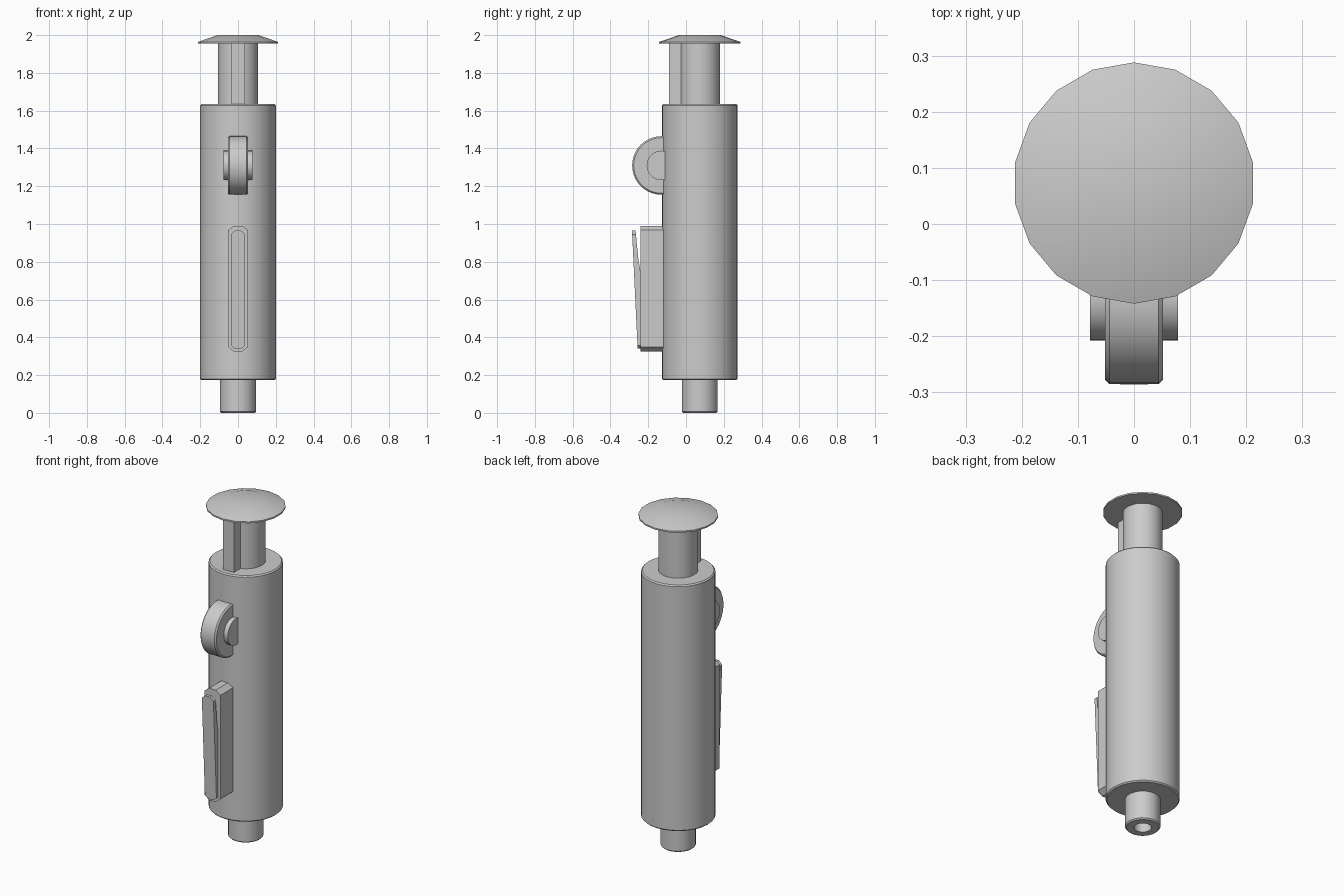
import bpy, bmesh, math
from mathutils import Matrix

cube = bpy.data.objects.get("Cube")
if cube:
    bpy.data.objects.remove(cube)

AXIS_Y = 0.073

grey = bpy.data.materials.new("plain grey")
grey.use_nodes = True
COLOUR = (0.6, 0.6, 0.6, 1)
grey.diffuse_color = COLOUR
grey.node_tree.nodes["Principled BSDF"].inputs["Base Color"].default_value = COLOUR


def finish(name, bm, smooth=True):
    bmesh.ops.recalc_face_normals(bm, faces=bm.faces)
    mesh = bpy.data.meshes.new(name)
    bm.to_mesh(mesh)
    bm.free()
    mesh.materials.append(grey)
    obj = bpy.data.objects.new(name, mesh)
    bpy.context.collection.objects.link(obj)
    if smooth:
        bpy.ops.object.select_all(action='DESELECT')
        obj.select_set(True)
        bpy.context.view_layer.objects.active = obj
        bpy.ops.object.shade_smooth_by_angle(angle=math.radians(30))
    return obj


def lathe(name, profile, sides=32, matrix=None):
    """Spin (radius, height) points round z, closing both ends."""
    bm = bmesh.new()
    rings = []
    for r, h in profile:
        rings.append([bm.verts.new((r * math.sin(a), r * math.cos(a), h))
                      for a in (2 * math.pi * i / sides for i in range(sides))])
    for low, high in zip(rings, rings[1:]):
        for i in range(sides):
            j = (i + 1) % sides
            bm.faces.new((low[i], low[j], high[j], high[i]))
    bm.faces.new(rings[0])
    bm.faces.new(rings[-1])
    bm.transform(matrix or Matrix.Translation((0, AXIS_Y, 0)))
    return finish(name, bm)


def bevelled(r, low, high, b):
    return [(r - b, low), (r, low + b), (r, high - b), (r - b, high)]


def slab(name, rows):
    """Upright plate from rows of (z, half width, front y, back y)."""
    bm = bmesh.new()
    rings = [[bm.verts.new(p) for p in
              ((-w, f, z), (w, f, z), (w, b, z), (-w, b, z))] for z, w, f, b in rows]
    for low, high in zip(rings, rings[1:]):
        for i in range(4):
            j = (i + 1) % 4
            bm.faces.new((low[i], low[j], high[j], high[i]))
    bm.faces.new(rings[0])
    bm.faces.new(rings[-1])
    return finish(name, bm, smooth=False)


# Main barrel
lathe("barrel", bevelled(0.2, 0.173, 1.635, 0.007))

# Nozzle with a bore in its lower end
lathe("nozzle", [(0.047, 0.15), (0.047, 0), (0.088, 0), (0.095, 0.007), (0.095, 0.2)])

# Plunger: shaft, guide rib and low conical cap
lathe("plunger_shaft", [(0.107, 1.5), (0.107, 1.96)])
slab("plunger_rib", [(1.5, 0.036, -0.09, 0.03), (1.958, 0.036, -0.09, 0.03)])
lathe("plunger_cap", [(0.215, 1.955), (0.215, 1.964), (0.11, 2.0)], sides=18)

# Thumb wheel and its hub, lying across the barrel's front
across = Matrix.Translation((0, -0.13, 1.31)) @ Matrix.Rotation(math.pi / 2, 4, 'Y')
lathe("thumb_wheel", bevelled(0.155, -0.052, 0.052, 0.008), 40, across)
lathe("wheel_hub", [(0.078, -0.078), (0.078, 0.078)], 32, across)

# Clip base with chamfered ends
F, B = -0.24, -0.08
slab("clip_base", [(0.325, 0.022, F, B), (0.35, 0.052, F, B),
                   (0.967, 0.052, F, B), (0.99, 0.022, F, B)])


# Clip lever, leaning away from the base toward its free upper end
def lever_row(z, w, back):
    return (z, w, -0.256 - 0.03 * (z - 0.34) / 0.625, back)


slab("clip_lever", [lever_row(0.34, 0.016, -0.235), lever_row(0.358, 0.038, -0.235),
                    lever_row(0.74, 0.038, -0.24), lever_row(0.82, 0.038, -0.253),
                    lever_row(0.945, 0.038, -0.265), lever_row(0.965, 0.016, -0.267)])
